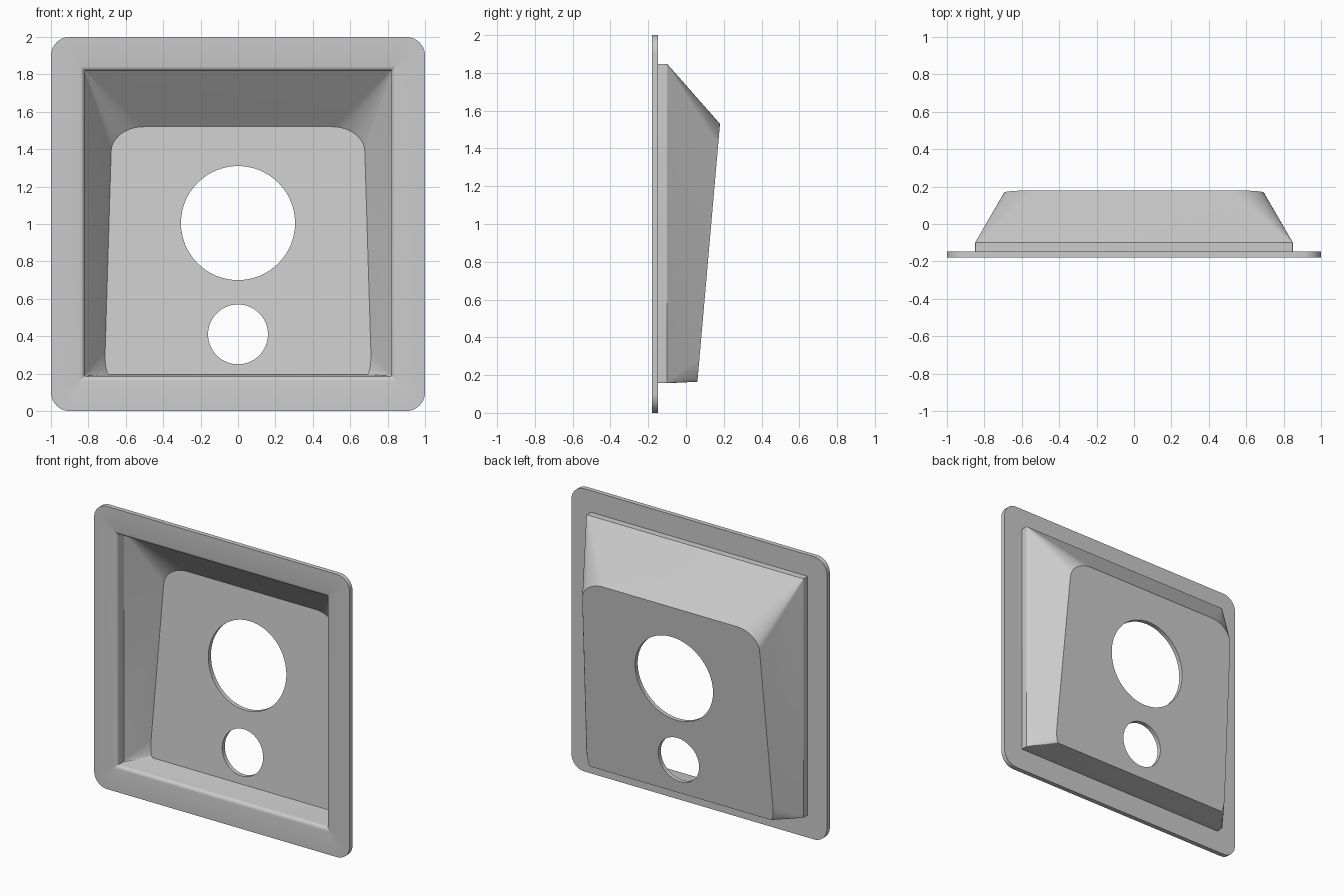
import bpy, bmesh, math
from mathutils import Vector

cube = bpy.data.objects.get("Cube")
if cube:
    bpy.data.objects.remove(cube, do_unlink=True)

# Single light grey finish
grey = bpy.data.materials.new("light grey")
grey.use_nodes = True
colour = (0.6, 0.6, 0.6, 1)
grey.diffuse_color = colour
grey.node_tree.nodes["Principled BSDF"].inputs["Base Color"].default_value = colour

STEPS = 10


def flat(y):
    return lambda z: y


def tilted(offset):
    return lambda z: 0.06 + (z - 0.16) * 0.0876 + offset


def outline(half_bottom, half_top, z0, z1, depth, low=(0.004, 0.004), high=(0.004, 0.004), weight=0.707):
    """Four-sided loop with rounded corners; low/high are (across, up) corner sizes."""
    corners = [Vector((-half_bottom, z0)), Vector((half_bottom, z0)),
               Vector((half_top, z1)), Vector((-half_top, z1))]
    loop = []
    for i, c in enumerate(corners):
        across, up = low if i < 2 else high
        before, after = (corners[i - 1] - c).normalized(), (corners[(i + 1) % 4] - c).normalized()
        first, last = (up, across) if i % 2 == 0 else (across, up)
        a, b = c + before * first, c + after * last
        for s in range(STEPS + 1):
            t = s / STEPS
            wa, wc, wb = (1 - t) ** 2, 2 * weight * t * (1 - t), t * t
            p = (a * wa + c * wc + b * wb) / (wa + wc + wb)
            loop.append((p.x, depth(p.y), p.y))
    return loop


# Sections from the inside of the back wall, over the lip and flange, to the outside
inner_back = outline(0.714, 0.674, 0.195, 1.52, tilted(-0.03), (0.025, 0.12), (0.17, 0.13))
outer_back = outline(0.732, 0.69, 0.165, 1.53, tilted(0), (0.025, 0.12), (0.17, 0.13))
sections = [inner_back, outline(0.82, 0.82, 0.187, 1.818, flat(-0.105))]
for s in range(5):
    a = math.radians(90 * s / 4)
    grow = 0.025 * (1 - math.cos(a))
    sections.append(outline(0.82 + grow, 0.82 + grow, 0.187 - grow, 1.818 + grow,
                            flat(-0.155 - 0.025 * math.sin(a))))
rim = (0.1, 0.1)
sections += [outline(1, 1, 0, 2, flat(-0.18), rim, rim),
             outline(1, 1, 0, 2, flat(-0.147), rim, rim),
             outline(0.85, 0.85, 0.157, 1.848, flat(-0.147)),
             outline(0.85, 0.85, 0.157, 1.848, flat(-0.1)),
             outer_back]

bm = bmesh.new()
rings = [[bm.verts.new(p) for p in sec] for sec in sections]
for r0, r1 in zip(rings, rings[1:]):
    n = len(r0)
    for i in range(n):
        j = (i + 1) % n
        bm.faces.new((r0[i], r0[j], r1[j], r1[i]))
bm.faces.new(rings[0])
bm.faces.new(rings[-1])
bmesh.ops.recalc_face_normals(bm, faces=bm.faces)
mesh = bpy.data.meshes.new("recessed_panel")
bm.to_mesh(mesh)
bm.free()
panel = bpy.data.objects.new("recessed_panel", mesh)
bpy.context.collection.objects.link(panel)
mesh.materials.append(grey)

# Round holes through the back wall
for name, z, radius in (("large_hole", 1.005, 0.305), ("small_hole", 0.41, 0.16)):
    bpy.ops.mesh.primitive_cylinder_add(vertices=64, radius=radius, depth=0.8,
                                        location=(0, 0.1, z), rotation=(math.pi / 2, 0, 0))
    cutter = bpy.context.object
    cutter.name = name + "_cutter"
    cutter.hide_render = True
    cutter.data.materials.append(grey)
    mod = panel.modifiers.new(name, 'BOOLEAN')
    mod.operation = 'DIFFERENCE'
    mod.solver = 'EXACT'
    mod.object = cutter
    bpy.context.view_layer.objects.active = panel
    bpy.ops.object.modifier_apply(modifier=name)
    bpy.data.objects.remove(cutter, do_unlink=True)

bpy.ops.object.select_all(action='DESELECT')
panel.select_set(True)
bpy.context.view_layer.objects.active = panel
bpy.ops.object.shade_smooth_by_angle(angle=math.radians(30))
